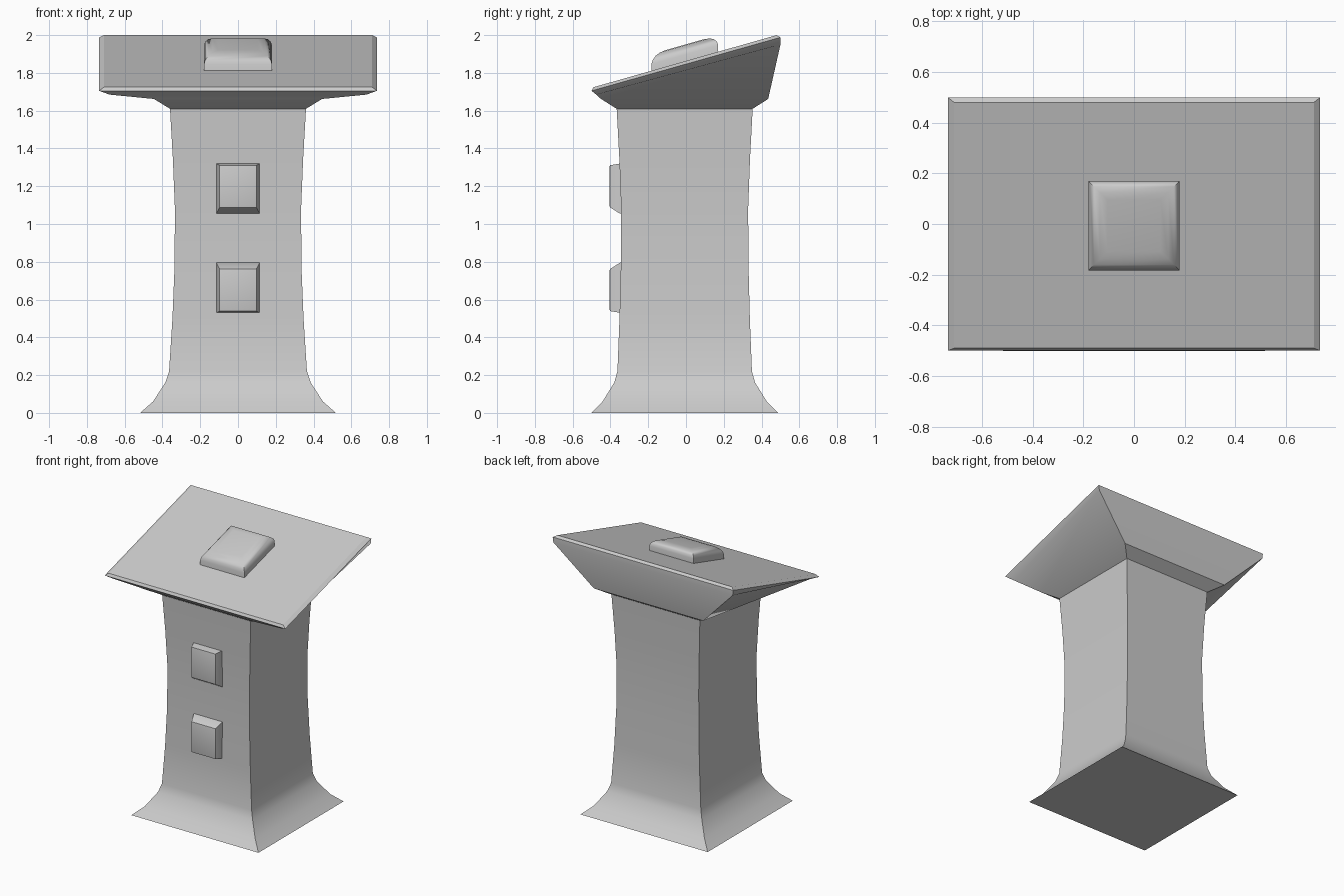
import bpy, bmesh, math

if "Cube" in bpy.data.objects:
    bpy.data.objects.remove(bpy.data.objects["Cube"])


def loft(name, rings, cap_start=True, cap_end=True, angle=30):
    """Skin a stack of four-cornered rings into one object."""
    bm = bmesh.new()
    loops = [[bm.verts.new(p) for p in ring] for ring in rings]
    for a, b in zip(loops, loops[1:]):
        for i in range(4):
            j = (i + 1) % 4
            bm.faces.new((a[i], a[j], b[j], b[i]))
    if cap_start:
        bm.faces.new(loops[0][::-1])
    if cap_end:
        bm.faces.new(loops[-1])
    bmesh.ops.recalc_face_normals(bm, faces=bm.faces)
    mesh = bpy.data.meshes.new(name)
    bm.to_mesh(mesh)
    bm.free()
    obj = bpy.data.objects.new(name, mesh)
    bpy.context.collection.objects.link(obj)
    bpy.ops.object.select_all(action='DESELECT')
    obj.select_set(True)
    bpy.context.view_layer.objects.active = obj
    bpy.ops.object.shade_smooth_by_angle(angle=math.radians(angle))
    return obj


def tilted(xf, yf, zf, xb, yb, zb):
    """Ring with its own front and back half-width, depth and height."""
    return [(-xf, yf, zf), (xf, yf, zf), (xb, yb, zb), (-xb, yb, zb)]


def flat(x, y0, y1, z):
    return tilted(x, y0, z, x, y1, z)


# Pedestal column: flared foot, slightly waisted shaft
cy = -0.007
profile = [(0.518, 0.495, 0), (0.45, 0.435, 0.06), (0.385, 0.373, 0.16),
           (0.365, 0.356, 0.22), (0.347, 0.345, 0.5), (0.336, 0.338, 0.77),
           (0.334, 0.336, 1.08), (0.345, 0.346, 1.35), (0.36, 0.36, 1.61)]
loft("column", [flat(x, cy - y, cy + y, z) for x, y, z in profile],
     cap_end=False)

# Sloping desk top with chamfered rim
loft("desk_top", [
    flat(0.36, cy - 0.36, cy + 0.36, 1.61),
    flat(0.445, -0.45, 0.435, 1.662),
    tilted(0.68, -0.475, 1.685, 0.73, 0.50, 1.95),
    tilted(0.735, -0.50, 1.705, 0.735, 0.50, 1.988),
    tilted(0.71, -0.49, 1.724, 0.71, 0.48, 2.0),
], cap_start=False)

# Soft cushion-shaped button on the slope
def slope(y):
    return 1.863 + 0.285 * y

button = []
for half, h in [(0.18, -0.02), (0.18, 0.035), (0.174, 0.055),
                (0.158, 0.073), (0.135, 0.084), (0.105, 0.088)]:
    y0, y1 = -half - 0.003, half - 0.01
    button.append(tilted(half, y0, slope(y0) + h, half, y1, slope(y1) + h))
loft("top_button", button, angle=50)

# Two front panels, mirrored about the middle of the shaft
mid = 0.925
for name, s in (("upper_front_panel", 1), ("lower_front_panel", -1)):
    rings = []
    for x, y, lo, hi in [(0.115, -0.33, 0.128, 0.397),
                         (0.115, -0.35, 0.13, 0.395),
                         (0.097, -0.402, 0.163, 0.386),
                         (0.084, -0.406, 0.177, 0.374)]:
        a, b = mid + s * lo, mid + s * hi
        rings.append([(-x, y, a), (x, y, a), (x, y, b), (-x, y, b)])
    loft(name, rings)
